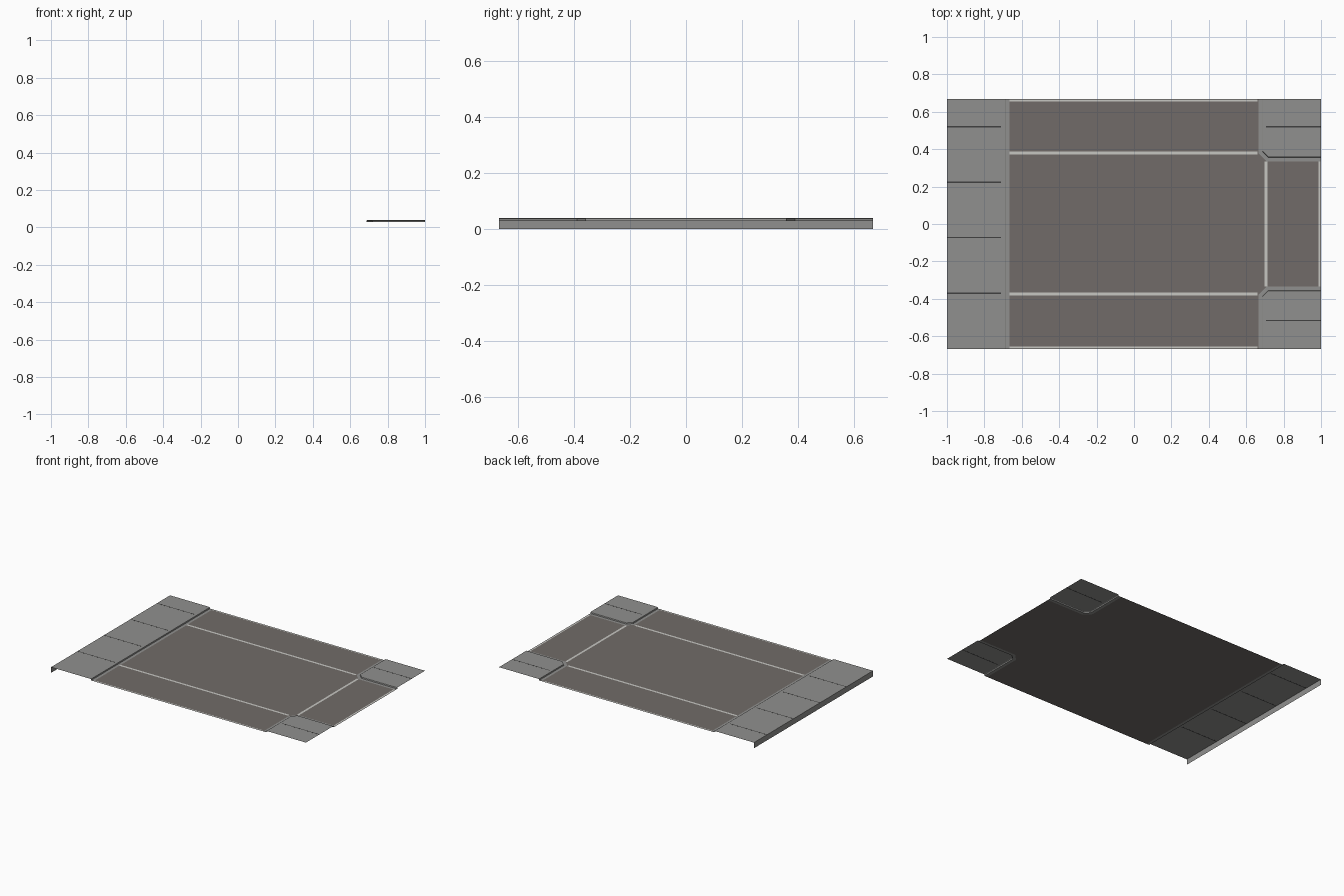
import bpy, bmesh

if "Cube" in bpy.data.objects:
    bpy.data.objects.remove(bpy.data.objects["Cube"])

Y = 0.667       # half depth of the tile
ZR, ZW = 0.03, 0.04   # road and pavement heights


def material(name, col):
    m = bpy.data.materials.new(name)
    m.diffuse_color = (*col, 1)
    m.use_nodes = True
    m.node_tree.nodes["Principled BSDF"].inputs["Base Color"].default_value = m.diffuse_color
    return m


ASPHALT = material("asphalt", (0.165, 0.148, 0.139))
CONCRETE = material("concrete", (0.28, 0.28, 0.272))
PAINT = material("road paint", (0.57, 0.57, 0.54))
JOINT = material("dark joint", (0.05, 0.05, 0.05))


def make(name, faces, mat):
    """Build one object from a list of polygons."""
    bm = bmesh.new()
    for f in faces:
        bm.faces.new([bm.verts.new(p) for p in f])
    bmesh.ops.remove_doubles(bm, verts=bm.verts, dist=1e-5)
    me = bpy.data.meshes.new(name)
    bm.to_mesh(me)
    bm.free()
    me.materials.append(mat)
    ob = bpy.data.objects.new(name, me)
    bpy.context.collection.objects.link(ob)
    return ob


def rect(x0, x1, y0, y1, z):
    return [(x0, y0, z), (x1, y0, z), (x1, y1, z), (x0, y1, z)]


def box(name, x0, x1, y0, y1, z0, z1, mat):
    a, b = rect(x0, x1, y0, y1, z0), rect(x0, x1, y0, y1, z1)
    sides = [[a[i], a[(i + 1) % 4], b[(i + 1) % 4], b[i]] for i in range(4)]
    return make(name, [a[::-1], b] + sides, mat)


# Kerb cross-section: distance from road edge, height
PROFILE = [(0, ZR), (0.021, ZR), (0.023, 0.038), (0.026, ZW)]


def sweep(path, flip=False):
    faces = []
    for (d0, z0), (d1, z1) in zip(PROFILE, PROFILE[1:]):
        p, q = path(d0), path(d1)
        for i in range(len(p) - 1):
            f = [(*p[i], z0), (*q[i], z1), (*q[i + 1], z1), (*p[i + 1], z0)]
            faces.append(f[::-1] if flip else f)
    return faces


# Road surface: main carriageway, cut corners and side branch
EX, EY, R = 0.665, 0.335, 0.045
make("road_surface", [[
    (-EX, -Y, ZR), (EX, -Y, ZR), (EX, -EY - R, ZR), (EX + R, -EY, ZR), (1, -EY, ZR),
    (1, EY, ZR), (EX + R, EY, ZR), (EX, EY + R, ZR), (EX, Y, ZR), (-EX, Y, ZR)]], ASPHALT)

# Painted lines
ZL = ZR + 0.0005
for i, (y, w) in enumerate([(0.379, 0.016), (-0.373, 0.016), (0.66, 0.011), (-0.66, 0.011)]):
    make(f"cross_line_{i}", [rect(-EX, 0.66, y - w / 2, y + w / 2, ZL)], PAINT)
for i, (x, w) in enumerate([(0.705, 0.016), (0.991, 0.011)]):
    make(f"branch_line_{i}", [rect(x - w / 2, x + w / 2, -EY, EY, ZL)], PAINT)

# Long pavement with its kerb and outer wall
make("long_kerb", sweep(lambda d: [(-EX - d, -Y), (-EX - d, Y)], True), CONCRETE)
for f in bpy.data.objects["long_kerb"].data.polygons:
    if f.normal.z < 0:
        f.flip()
make("long_pavement", [
    rect(-1, -EX - PROFILE[-1][0], -Y, Y, ZW),
    [(-1, Y, 0), (-1, -Y, 0), (-1, -Y, ZW), (-1, Y, ZW)]], CONCRETE)

# Two corner pavements, mirrored front to back
for side, s in (("front", -1), ("back", 1)):
    def path(d, s=s):
        r = R - d * 0.6
        x, y = EX + d, EY + d
        return [(x, s * Y), (x, s * (y + r)), (x + r, s * y), (1, s * y)]
    make(f"{side}_corner_kerb", sweep(path, s < 0), CONCRETE)
    for f in bpy.data.objects[f"{side}_corner_kerb"].data.polygons:
        if f.normal.z < 0:
            f.flip()
    top = [(*p, ZW) for p in path(PROFILE[-1][0])] + [(1, s * Y, ZW)]
    make(f"{side}_corner_pavement", [top if s > 0 else top[::-1]], CONCRETE)
    for f in bpy.data.objects[f"{side}_corner_pavement"].data.polygons:
        if f.normal.z < 0:
            f.flip()

# Expansion joints in the paving slabs
for i, y in enumerate([0.52, 0.223, -0.073, -0.37]):
    box(f"long_joint_{i}", -1, -0.71, y - 0.003, y + 0.003, ZW - 0.0003, ZW + 0.0003, JOINT)
for i, y in enumerate([0.52, -0.516]):
    box(f"corner_joint_{i}", 0.705, 1, y - 0.003, y + 0.003, ZW - 0.0003, ZW + 0.0003, JOINT)
